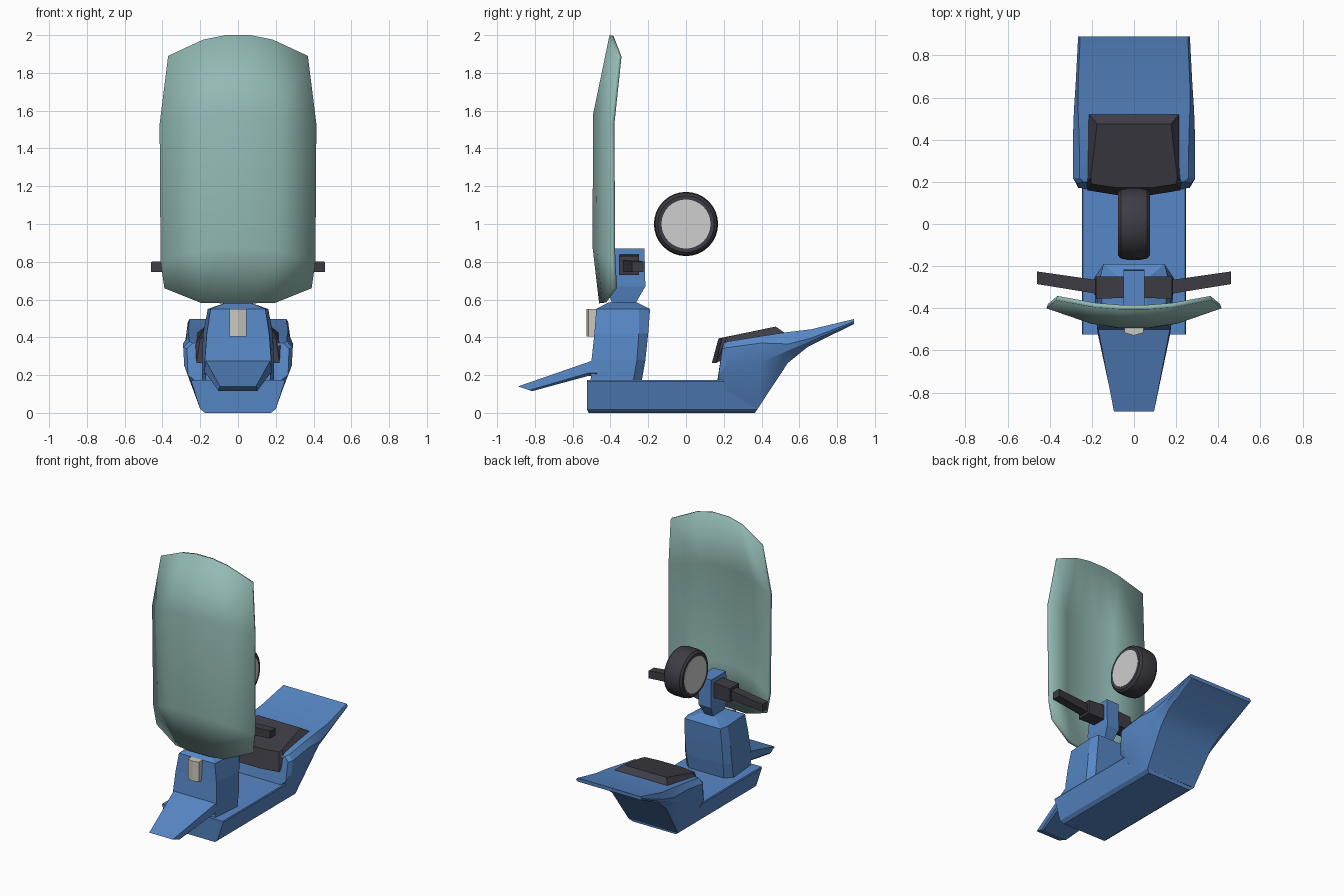
import bpy, bmesh, math
from mathutils import Matrix


def material(name, rgb):
    m = bpy.data.materials.new(name)
    m.diffuse_color = (*rgb, 1)
    return m


BLUE = material("blue_paint", (0.095, 0.245, 0.57))
DARK = material("dark_rubber", (0.048, 0.045, 0.058))
GLASS = material("pale_green_glass", (0.29, 0.49, 0.46))
GREY = material("light_grey", (0.62, 0.62, 0.62))
LAMP = material("lamp_white", (0.60, 0.58, 0.53))


def finish(bm, name, mat, smooth=None):
    bmesh.ops.recalc_face_normals(bm, faces=bm.faces)
    me = bpy.data.meshes.new(name)
    bm.to_mesh(me)
    bm.free()
    me.materials.append(mat)
    ob = bpy.data.objects.new(name, me)
    bpy.context.collection.objects.link(ob)
    if smooth:
        bpy.context.view_layer.objects.active = ob
        ob.select_set(True)
        bpy.ops.object.shade_smooth_by_angle(angle=math.radians(smooth))
        ob.select_set(False)
    return ob


def loft(name, sections, mat, mirror=True, smooth=None):
    """Skin a row of rings; each ring is given by its +x half and mirrored."""
    bm = bmesh.new()
    rings = []
    for s in sections:
        pts = list(s)
        if mirror:
            pts += [(-x, y, z) for x, y, z in reversed(s)]
        rings.append([bm.verts.new(p) for p in pts])
    n = len(rings[0])
    for a, b in zip(rings, rings[1:]):
        for i in range(n):
            j = (i + 1) % n
            bm.faces.new((a[i], a[j], b[j], b[i]))
    bm.faces.new(rings[0])
    bm.faces.new(rings[-1])
    return finish(bm, name, mat, smooth)


# floor pan
def pan(y, y_low, y_bottom):
    return [(0.175, y_bottom, 0), (0.20, y_low, 0.02), (0.247, y, 0.165), (0.243, y, 0.173)]


loft("floor_pan", [pan(-0.525, -0.525, -0.515), pan(0.39, 0.378, 0.365)], BLUE)

# rear body with tail
loft("rear_body", [
    [(0.22, 0.165, 0.165), (0.265, 0.172, 0.20), (0.27, 0.192, 0.34), (0.24, 0.20, 0.37)],
    [(0.235, 0.21, 0.12), (0.285, 0.212, 0.25), (0.29, 0.215, 0.345), (0.258, 0.22, 0.378)],
    [(0.20, 0.378, 0.02), (0.285, 0.40, 0.27), (0.29, 0.40, 0.37), (0.26, 0.40, 0.407)],
    [(0.22, 0.54, 0.265), (0.275, 0.54, 0.33), (0.285, 0.54, 0.365), (0.265, 0.54, 0.428)],
    [(0.235, 0.645, 0.35), (0.27, 0.66, 0.38), (0.277, 0.66, 0.395), (0.265, 0.66, 0.442)],
    [(0.25, 0.888, 0.47), (0.262, 0.89, 0.476), (0.265, 0.89, 0.485), (0.255, 0.89, 0.497)],
], BLUE, smooth=25)

# front column, rising to a small shoulder
loft("front_column", [
    [(0.17, -0.505, 0.165), (0.19, -0.28, 0.165), (0.14, -0.235, 0.165)],
    [(0.175, -0.50, 0.28), (0.19, -0.26, 0.28), (0.15, -0.215, 0.28)],
    [(0.165, -0.485, 0.42), (0.185, -0.25, 0.42), (0.15, -0.20, 0.42)],
    [(0.145, -0.475, 0.55), (0.16, -0.25, 0.55), (0.145, -0.19, 0.55)],
    [(0.06, -0.41, 0.585), (0.06, -0.33, 0.585), (0.06, -0.26, 0.585)],
], BLUE)

# front fender
loft("front_fender", [
    [(0.16, -0.47, 0.195), (0.178, -0.47, 0.21), (0.175, -0.47, 0.285)],
    [(0.155, -0.52, 0.195), (0.172, -0.52, 0.21), (0.17, -0.50, 0.275)],
    [(0.10, -0.815, 0.115), (0.105, -0.83, 0.12), (0.095, -0.89, 0.14)],
], BLUE)

# steering head
loft("steering_head", [
    [(0.03, -0.39, 0.575), (0.03, -0.27, 0.575)],
    [(0.05, -0.42, 0.67), (0.05, -0.215, 0.67)],
    [(0.05, -0.39, 0.87), (0.05, -0.22, 0.87)],
], BLUE)


# handlebars, one per side
def box_ring(x, y0, y1, z0, z1):
    return [(x, y0, z0), (x, y1, z0), (x, y1, z1), (x, y0, z1)]


for side, label in ((1, "right"), (-1, "left")):
    loft(f"handle_{label}", [
        box_ring(0.04 * side, -0.35, -0.25, 0.73, 0.84),
        box_ring(0.18 * side, -0.355, -0.25, 0.73, 0.83),
        box_ring(0.182 * side, -0.33, -0.265, 0.745, 0.81),
        box_ring(0.46 * side, -0.285, -0.225, 0.745, 0.80),
    ], DARK, mirror=False)

# windshield: rows of (half width, centre z, edge z, centre y, edge y)
rows = [(0.39, 0.58, 0.66, -0.46, -0.385), (0.41, 0.88, 0.80, -0.495, -0.395),
        (0.415, 1.58, 1.53, -0.492, -0.40), (0.37, 2.0, 1.89, -0.405, -0.362)]
# columns of (width share, sweep share)
half = [(0.18, 0.0), (0.50, 0.22), (1.0, 1.0)]
columns = [(-u, s) for u, s in reversed(half)] + half
bm = bmesh.new()
grid = []
for i, (w, zc, ze, yc, ye) in enumerate(rows):
    line = []
    for u, s in columns:
        drop = s if i else max(0, s - 0.2) * 1.25
        line.append(bm.verts.new((u * w, yc + (ye - yc) * s, zc + (ze - zc) * drop)))
    grid.append(line)
for a, b in zip(grid, grid[1:]):
    for k in range(len(a) - 1):
        bm.faces.new((a[k], a[k + 1], b[k + 1], b[k]))
shield = finish(bm, "windshield", GLASS, smooth=30)
if shield.data.polygons[0].normal.y > 0:
    shield.data.flip_normals()
mod = shield.modifiers.new("thickness", "SOLIDIFY")
mod.thickness = 0.022
mod.offset = -1

# seat
loft("seat", [
    [(0.08, 0.137, 0.265), (0.22, 0.16, 0.265), (0.225, 0.20, 0.365), (0.217, 0.525, 0.422)],
    [(0.08, 0.172, 0.394), (0.20, 0.19, 0.397), (0.205, 0.22, 0.403), (0.175, 0.475, 0.457)],
], DARK)

# headlamp with a slight centre ridge
loft("headlamp", [
    [(0.004, -0.528, z), (0.045, -0.515, z), (0.045, -0.45, z)] for z in (0.405, 0.55)
], LAMP)


# wheel: tyre and hub discs around the x axis
def lathe(name, profile, mat):
    rings = [[(x, r * math.cos(math.tau * k / 32), 1.0 + r * math.sin(math.tau * k / 32))
              for k in range(32)] for x, r in profile]
    return loft(name, rings, mat, mirror=False, smooth=35)


lathe("tyre", [(-0.073, 0.13), (-0.075, 0.15), (-0.062, 0.164), (-0.03, 0.17),
               (0.03, 0.17), (0.062, 0.164), (0.075, 0.15), (0.073, 0.13)], DARK)
lathe("wheel_hub", [(-0.076, 0.13), (0.076, 0.13)], GREY)
